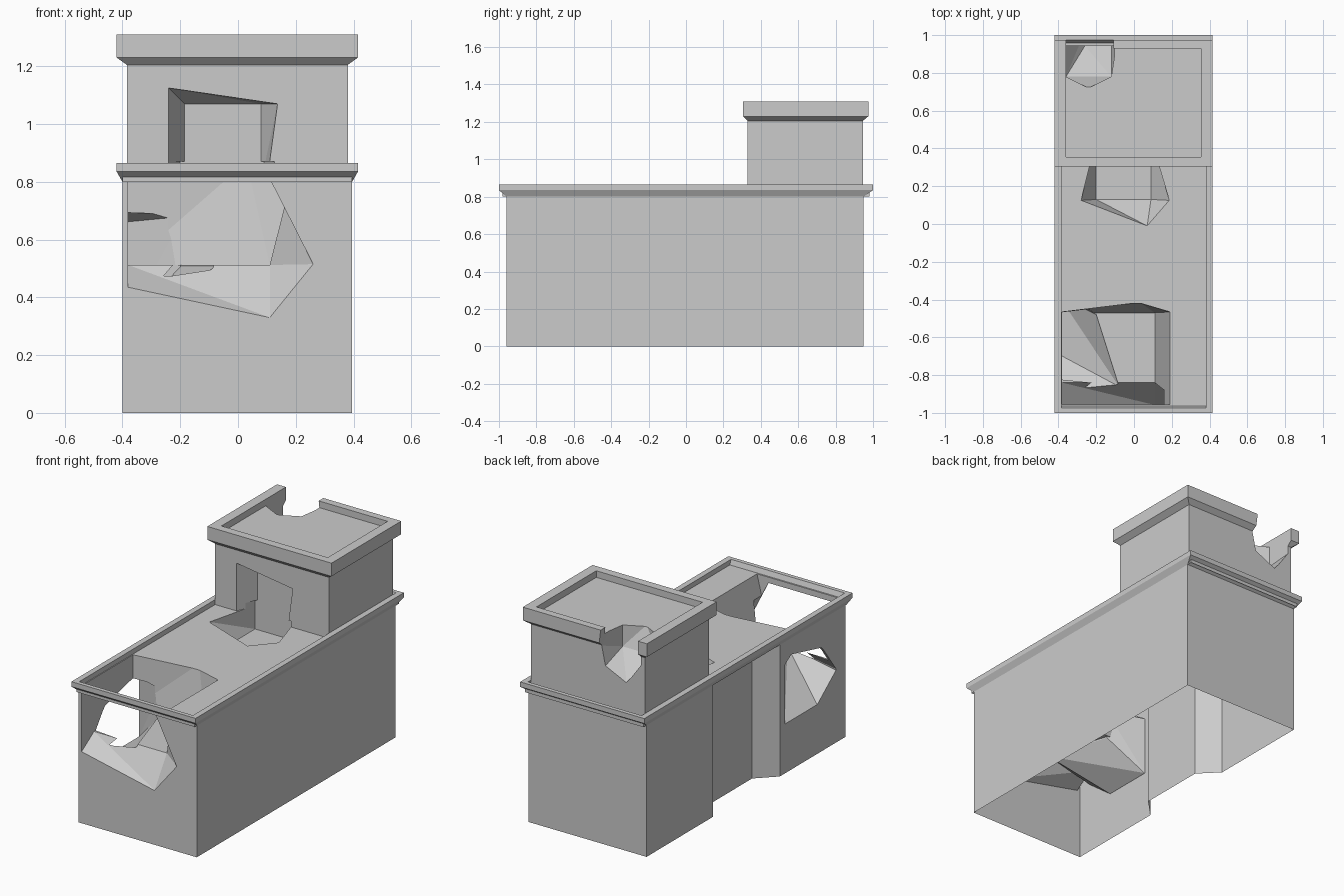
import bpy, bmesh

if "Cube" in bpy.data.objects:
    bpy.data.objects.remove(bpy.data.objects["Cube"])


def make_object(name, bm):
    bmesh.ops.recalc_face_normals(bm, faces=bm.faces)
    mesh = bpy.data.meshes.new(name)
    bm.to_mesh(mesh)
    bm.free()
    ob = bpy.data.objects.new(name, mesh)
    bpy.context.collection.objects.link(ob)
    return ob


def prism(name, plan, z0, z1):
    """Extrude a plan outline between two heights."""
    bm = bmesh.new()
    low = [bm.verts.new((x, y, z0)) for x, y in plan]
    top = [bm.verts.new((x, y, z1)) for x, y in plan]
    bm.faces.new(low)
    bm.faces.new(top)
    n = len(plan)
    for i in range(n):
        j = (i + 1) % n
        bm.faces.new((low[i], low[j], top[j], top[i]))
    return make_object(name, bm)


def rect(x0, x1, y0, y1):
    return [(x0, y0), (x1, y0), (x1, y1), (x0, y1)]


def rim(name, levels):
    """Closed rectangular moulding; each level is (x0, x1, y0, y1, z)."""
    bm = bmesh.new()
    rings = [[bm.verts.new((x, y, l[4])) for x, y in rect(*l[:4])] for l in levels]
    for a, b in zip(rings, rings[1:] + rings[:1]):
        for i in range(4):
            j = (i + 1) % 4
            bm.faces.new((a[i], a[j], b[j], b[i]))
    return make_object(name, bm)


def chunk(name, points):
    """Convex rubble-shaped cutter."""
    bm = bmesh.new()
    for p in points:
        bm.verts.new(p)
    res = bmesh.ops.convex_hull(bm, input=bm.verts)
    junk = [v for v in res["geom_interior"] if isinstance(v, bmesh.types.BMVert)]
    if junk:
        bmesh.ops.delete(bm, geom=junk, context='VERTS')
    bmesh.ops.dissolve_limit(bm, angle_limit=0.02, verts=bm.verts, edges=bm.edges)
    ob = make_object(name, bm)
    ob.hide_render = True
    ob.hide_set(True)
    return ob


def cut(ob, cutters):
    bpy.context.view_layer.objects.active = ob
    for c in cutters:
        m = ob.modifiers.new("damage", 'BOOLEAN')
        m.operation = 'DIFFERENCE'
        m.solver = 'EXACT'
        m.object = c
        bpy.ops.object.modifier_apply(modifier=m.name)


def open_levels(ob, heights):
    """Remove the horizontal faces lying at the given heights."""
    bm = bmesh.new()
    bm.from_mesh(ob.data)
    gone = [f for f in bm.faces
            if any(all(abs(v.co.z - h) < 1e-3 for v in f.verts) for h in heights)]
    bmesh.ops.delete(bm, geom=gone, context='FACES')
    bm.to_mesh(ob.data)
    bm.free()


# Lower storey with the chamfered recess in its left wall
lower = prism("lower_walls", [
    (-0.4, -0.96), (0.395, -0.96), (0.395, 0.95), (-0.4, 0.95),
    (-0.4, 0.31), (-0.29, 0.2), (-0.29, -0.22), (-0.4, -0.33)], 0, 0.8)
slab = prism("lower_roof", rect(-0.4, 0.395, -0.98, 0.98), 0.8, 0.835)
rim("lower_cornice", [
    (-0.4, 0.395, -0.96, 0.95, 0.8), (-0.42, 0.415, -1, 1, 0.835),
    (-0.42, 0.415, -1, 1, 0.865), (-0.385, 0.38, -0.975, 0.975, 0.865),
    (-0.385, 0.38, -0.955, 0.945, 0.81)])

# Upper storey and parapet
upper = prism("upper_walls", rect(-0.385, 0.38, 0.33, 0.945), 0.83, 1.27)
parapet = rim("upper_parapet", [
    (-0.385, 0.38, 0.33, 0.945, 1.205), (-0.42, 0.415, 0.305, 0.975, 1.23),
    (-0.42, 0.415, 0.305, 0.975, 1.31), (-0.36, 0.355, 0.355, 0.93, 1.31),
    (-0.36, 0.355, 0.355, 0.93, 1.21)])

# Damage in the front wall, front roof and left wall
front = chunk("front_damage", [(x, y, z) for y in (-1.0, -0.958) for x, z in (
    (-0.38, 0.81), (-0.38, 0.435), (0.11, 0.33), (0.26, 0.515), (0.11, 0.81))] + [
    (x, -0.84, z) for x in (-0.38, 0.11) for z in (0.512, 0.81)])
roof = chunk("roof_damage", [(x, y, 0.512) for x, y in rect(-0.38, 0.11, -0.955, -0.47)] + [
    (x, y, 0.87) for x, y in rect(-0.38, 0.2, -0.955, -0.465)] + [(0.03, -0.415, 0.87)])
left = chunk("left_damage", [(x, y, z) for x in (-0.45, -0.398) for y, z in (
    (-0.38, 0.3), (-0.38, 0.66), (-0.44, 0.7), (-0.73, 0.63), (-0.87, 0.44), (-0.69, 0.3))] + [
    (-0.19, -0.475, 0.68), (-0.19, -0.72, 0.63), (-0.08, -0.86, 0.505), (-0.2, -0.48, 0.505)])

# Damage where the upper wall meets the lower roof
door = chunk("upper_front_damage", [(x, y, z) for y in (0.25, 0.332) for x, z in (
    (-0.24, 1.125), (-0.24, 0.8), (0.1, 0.8), (0.137, 1.07), (0.0, 1.07), (-0.09, 1.1))] + [
    (x, 0.45, z) for x in (-0.185, 0.08) for z in (0.8, 1.07)])
pit = chunk("lower_roof_damage", [(x, y, z) for z in (0.836, 0.87) for x, y in (
    (-0.28, 0.125), (0.07, -0.01), (0.187, 0.125), (0.09, 0.45), (-0.2, 0.45))] + [
    (x, y, 0.69) for x, y in rect(-0.2, 0.09, 0.13, 0.45)])

# Broken back corner of the parapet
back = chunk("back_damage", [(x, y, z) for y in (1.02, 0.943) for x, z in (
    (-0.36, 1.16), (-0.26, 1.02), (-0.12, 1.085), (-0.095, 1.2), (-0.12, 1.4), (-0.36, 1.4))] + [
    (x, 0.78, z) for x in (-0.36, -0.12) for z in (1.14, 1.4)] + [(-0.24, 0.72, 1.28)])

cut(lower, [front, roof, left, pit])
cut(slab, [roof, pit])
cut(upper, [door, pit, back])
cut(parapet, [back])
open_levels(lower, [0, 0.8])
open_levels(slab, [0.8])
open_levels(upper, [0.83])

# Remove the helpers once their cuts are applied
for c in (front, roof, left, door, pit, back):
    bpy.data.objects.remove(c)
